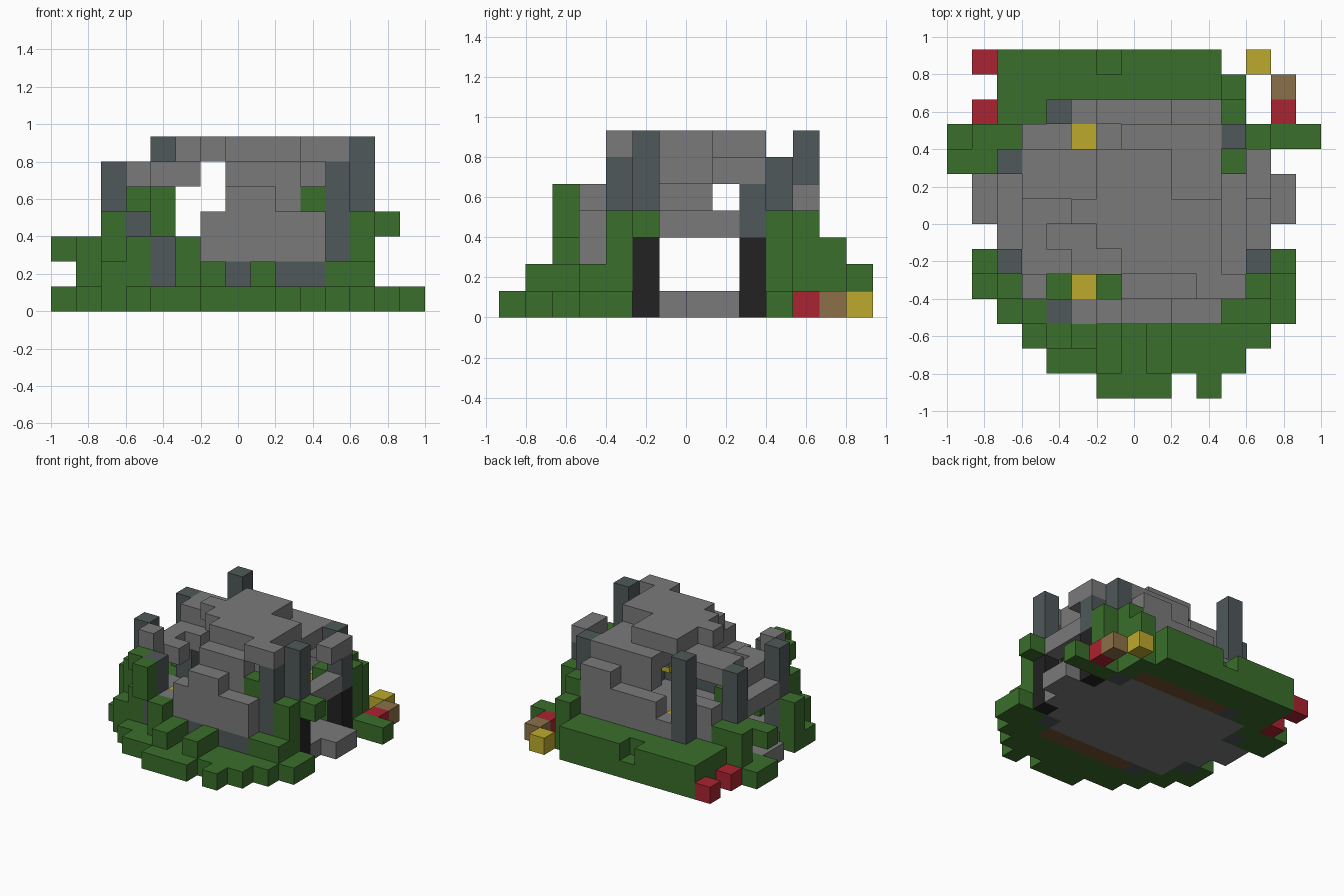
import bpy
import bmesh
from mathutils import Vector

cube = bpy.data.objects.get("Cube")
if cube:
    bpy.data.objects.remove(cube, do_unlink=True)

# Block size and the corner of the block grid
SIZE = 2 / 15
ORIGIN = Vector((-1, -7 * SIZE, 0))

COLOURS = {
    "leaf green": (0.042, 0.156, 0.024),
    "stone grey": (0.195, 0.195, 0.195),
    "slate": (0.08, 0.098, 0.1),
    "black": (0.016, 0.016, 0.016),
    "flower red": (0.4, 0.017, 0.03),
    "lamp yellow": (0.51, 0.4, 0.026),
    "tan": (0.26, 0.162, 0.065),
    "wood brown": (0.17, 0.085, 0.035),
}
materials = {}
for name, rgb in COLOURS.items():
    mat = bpy.data.materials.new(name)
    mat.use_nodes = True
    mat.diffuse_color = (*rgb, 1)
    mat.node_tree.nodes["Principled BSDF"].inputs["Base Color"].default_value = (*rgb, 1)
    materials[name] = mat

cells = {}   # grid cell -> part that fills it
paint = {}   # part -> colour name


def span(value):
    first, last = value if isinstance(value, tuple) else (value, value)
    return range(first, last + 1)


def part(name, colour):
    """Return a function that fills ranges of grid cells for one part."""
    paint[name] = colour

    def fill(x, y, z):
        for i in span(x):
            for j in span(y):
                for k in span(z):
                    cells[i, j, k] = name
    return fill


def build(name):
    """Mesh the outer faces of all blocks that belong to one part."""
    bm = bmesh.new()
    for cell, owner in cells.items():
        if owner != name:
            continue
        for axis in range(3):
            for side in (0, 1):
                near = list(cell)
                near[axis] += 2 * side - 1
                if tuple(near) in cells:
                    continue
                corners = []
                for u, v in ((0, 0), (1, 0), (1, 1), (0, 1)):
                    p = Vector(cell)
                    p[axis] += side
                    p[(axis + 1) % 3] += u
                    p[(axis + 2) % 3] += v
                    corners.append(bm.verts.new(ORIGIN + p * SIZE))
                bm.faces.new(corners if side else corners[::-1])
    bmesh.ops.remove_doubles(bm, verts=bm.verts, dist=SIZE / 50)
    mesh = bpy.data.meshes.new(name)
    bm.to_mesh(mesh)
    bm.free()
    mesh.materials.append(materials[paint[name]])
    bpy.context.collection.objects.link(bpy.data.objects.new(name, mesh))


# Grass base, one strip per row from the front to the back
grass = part("grass_base", "leaf green")
strips = [(6, 8), (4, 11), (3, 12), (2, 13), (1, 13), (1, 11), (2, 12),
          (2, 12), (2, 12), (0, 11), (0, 14), (2, 11), (2, 11), (2, 10)]
for row, strip in enumerate(strips):
    grass(x=strip, y=row, z=0)
grass(x=10, y=0, z=0)

# Stone floor with a causeway running through both doorways
floor = part("stone_floor", "stone grey")
floor(x=(3, 11), y=(4, 10), z=0)
floor(x=(2, 12), y=6, z=0)
floor(x=(1, 13), y=(7, 8), z=0)

# Wooden sills under the front and back walls
sill = part("wall_sill", "wood brown")
for row in (3, 11):
    sill(x=(5, 10), y=row, z=0)

# Front wall: slate footing, stone above, broken top
footing = part("wall_footing", "slate")
footing(x=(5, 10), y=3, z=1)
footing(x=(5, 10), y=11, z=1)
front_wall = part("front_wall", "stone grey")
front_wall(x=5, y=3, z=2)
front_wall(x=(6, 10), y=3, z=(2, 3))
front_wall(x=(7, 8), y=3, z=4)
front_wall(x=(7, 9), y=4, z=(4, 5))
front_wall(x=3, y=4, z=(4, 5))
front_wall(x=(3, 4), y=5, z=4)

# Back wall
back_wall = part("back_wall", "stone grey")
back_wall(x=5, y=11, z=2)
back_wall(x=(6, 10), y=11, z=(2, 3))
back_wall(x=(9, 10), y=11, z=4)
back_wall(x=(7, 10), y=10, z=(4, 5))
back_wall(x=(3, 4), y=10, z=(2, 3))

# Lintels and parapets over the side doorways
lintel = part("door_lintel", "stone grey")
for column in (2, 12):
    lintel(x=column, y=(6, 8), z=3)
lintel(x=12, y=(8, 9), z=5)
lintel(x=(3, 5), y=(8, 9), z=5)
lintel(x=(3, 4), y=7, z=4)
lintel(x=3, y=6, z=4)

# Stepped roof
roof = part("roof", "stone grey")
roof(x=(7, 10), y=(5, 9), z=5)
roof(x=(8, 9), y=(6, 7), z=4)
roof(x=(10, 11), y=4, z=6)
roof(x=(7, 10), y=5, z=6)
roof(x=(6, 10), y=6, z=6)
roof(x=(5, 10), y=7, z=6)
roof(x=(6, 8), y=(8, 9), z=6)

# Slate pillars
pillar = part("pillar", "slate")
pillar(x=2, y=5, z=(0, 5))
pillar(x=2, y=9, z=(0, 5))
pillar(x=4, y=3, z=(0, 4))
pillar(x=4, y=11, z=(0, 6))
pillar(x=11, y=4, z=(0, 5))
pillar(x=11, y=10, z=(0, 5))
pillar(x=12, y=5, z=(3, 6))
pillar(x=12, y=9, z=(3, 4))
pillar(x=3, y=4, z=3)

# Black door posts
post = part("door_post", "black")
for row in (5, 9):
    post(x=12, y=row, z=(0, 2))

# Front bushes and vines
bush = part("front_bushes", "leaf green")
bush(x=(2, 3), y=3, z=1)
bush(x=3, y=3, z=2)
bush(x=3, y=3, z=4)
bush(x=4, y=2, z=(3, 4))
bush(x=5, y=2, z=(1, 2))
bush(x=6, y=(1, 2), z=1)
bush(x=8, y=(1, 2), z=1)
bush(x=(11, 12), y=3, z=1)
bush(x=12, y=4, z=(1, 3))
bush(x=13, y=5, z=3)
bush(x=10, y=4, z=4)
bush(x=(4, 6), y=4, z=1)

# Side and back bushes
hedge = part("back_hedge", "leaf green")
hedge(x=1, y=5, z=(1, 2))
hedge(x=2, y=4, z=(1, 3))
hedge(x=1, y=10, z=(1, 2))
hedge(x=(0, 1), y=9, z=2)
hedge(x=2, y=10, z=(1, 2))
hedge(x=(2, 3), y=11, z=1)
hedge(x=(2, 11), y=12, z=1)
hedge(x=(2, 5), y=13, z=1)
hedge(x=(7, 10), y=13, z=1)
hedge(x=11, y=12, z=2)
hedge(x=11, y=11, z=(1, 3))
hedge(x=12, y=10, z=(1, 3))
hedge(x=11, y=9, z=(1, 3))

# Lamps inside the four corners
lamp = part("lamp", "lamp yellow")
for column in (5, 10):
    for row in (4, 10):
        lamp(x=column, y=row, z=2)

# Loose blocks on the ground
flower = part("flower", "flower red")
flower(x=1, y=11, z=0)
flower(x=1, y=13, z=0)
flower(x=13, y=11, z=0)
part("crate", "tan")(x=13, y=12, z=0)
part("straw", "lamp yellow")(x=12, y=13, z=0)

for name in paint:
    build(name)
